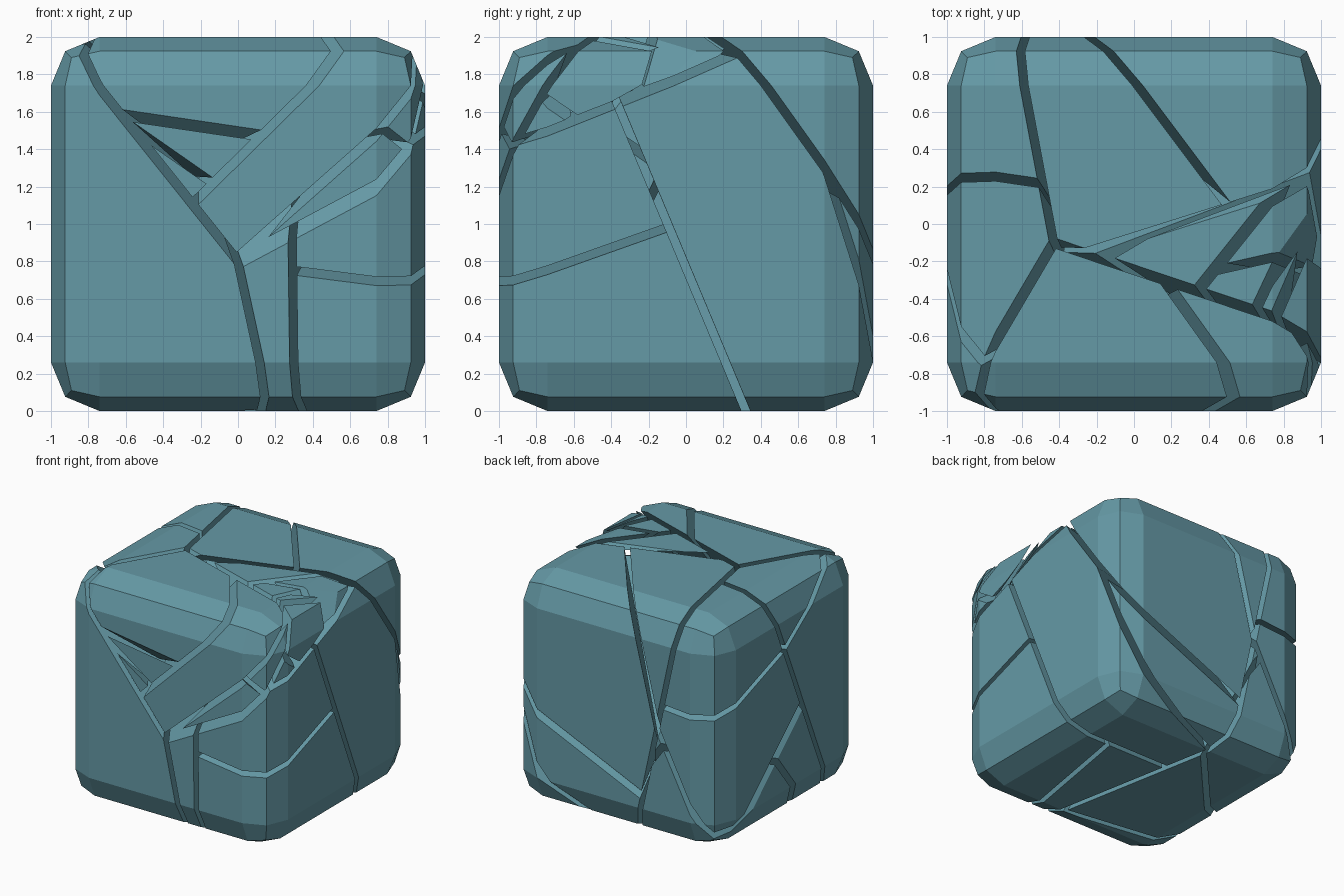
import bpy, bmesh
from mathutils import Vector as V

if "Cube" in bpy.data.objects:
    bpy.data.objects.remove(bpy.data.objects["Cube"])

GAP = 0.022            # half width of a crack
cells = [[]]           # every cell is a list of half spaces (normal, distance)


def half(p, q, r, inside):
    p, q, r = V(p), V(q), V(r)
    n = (q - p).cross(r - p).normalized()
    if n.dot(V(inside) - p) > 0:
        n = -n
    return n, n.dot(p)


def take(seed):
    # remove and return the cell around a surface point
    s = V(seed)
    best = min(cells, key=lambda c: max([n.dot(s) - d for n, d in c], default=0))
    cells.remove(best)
    return best


def cut(seed, p, q, r):
    c = take(seed)
    n, d = half(p, q, r, (9, 9, 9))
    cells.extend([c + [(n, d)], c + [(-n, -d)]])


def fork(seed, j, k, a, b, c):
    # three half planes sharing the line j-k
    base = take(seed)
    for u, v in ((a, b), (b, c), (c, a)):
        cells.append(base + [half(j, k, u, v), half(j, k, v, u)])


# main three-way break
fork((0, 0, 1), (0, -1, .8), (-.43, -.1, 2),
     (-.8, -.73, 2), (.75, -1, 1.2), (-.42, 1, 1))

# front top block
cut((.1, -1, 1.5), (.22, -.38, 2), (.5, -.8, 1.98), (-.2, -1, 1.15))
cut((-.3, -1, 1.53), (-.6, -1, 1.58), (.08, -1, 1.48), (-.2, -.8, 1.35))
cut((-.33, -1, 1.38), (-.58, -1, 1.53), (-.15, -1, 1.23), (-.3, -.8, 1.25))
cut((.6, -1, 1.36), (.27, -1, 1.06), (.8, -1, 1.53), (.97, -.8, 1.85))
cut((.84, -.97, 1.47), (.78, -1, 1.52), (.92, -.93, 1.4), (.7, -.8, 1.4))

# right and back
cut((.5, .12, 2), (-.18, -.13, 2), (1, .85, 1.15), (-.29, 1, .37))
cut((.2, .5, 2), (.5, .1, 2), (-.15, .95, 1.95), (-.42, 1, 1.01))
cut((1, -.4, 1.63), (.95, .3, 1.92), (1, -.6, 1.55), (-.1, -.12, 2))
cut((.73, .97, .36), (.98, .87, .95), (.73, .99, .35), (.36, .93, .1))
cut((1, -.03, .8), (1, -.37, 1.65), (1, .3, .05), (-.06, .32, 0))
cut((.3, -1, .4), (.29, -1, .9), (.3, -1, .1), (.53, .32, 0))
cut((.8, -1, .69), (.3, -1, .75), (.85, -1, .68), (1, -.1, .98))

# small shards at the right top corner
cut((.55, -.1, 2), (.36, -.33, 2), (.72, .12, 2), (.93, -.02, 1.75))
cut((.75, -.27, 2), (.63, -.5, 2), (.9, .02, 1.97), (.97, -.35, 1.68))
cut((.6, -.21, 2), (.47, -.24, 2), (.78, -.17, 2), (.8, -.3, 1.7))
cut((.85, -.3, 1.96), (.75, -.53, 1.98), (.93, -.08, 1.93), (.98, -.25, 1.72))
cut((.99, -.7, 1.66), (.97, -.8, 1.73), (1, -.63, 1.58), (.7, -.6, 1.9))

# left side
cut((-1, -.1, 1), (-.51, .22, 2), (-1, .07, 1.49), (-1, -.49, .2))
cut((-.98, -.3, 1.77), (-.8, -.75, 1.98), (-1, .07, 1.49), (-.55, -.1, 1.4))
cut((-1, .61, 1.3), (-1, .1, 1.48), (-1, .61, 1.3), (-.526, 1, 1.2))
cut((-1, .3, .45), (-1, -.15, .9), (-1, .5, .32), (-.565, 1, .72))
cut((-1, .05, .35), (-1, .17, .54), (-1, -.08, .22), (-.5, .3, 0))

mat = bpy.data.materials.new("teal_stone")
mat.diffuse_color = (0.13, 0.32, 0.38, 1)
mat.use_nodes = True
mat.node_tree.nodes["Principled BSDF"].inputs["Base Color"].default_value = mat.diffuse_color

# rounded cube
cube = bmesh.new()
bmesh.ops.create_cube(cube, size=2)
bmesh.ops.translate(cube, verts=cube.verts, vec=(0, 0, 1))
bmesh.ops.bevel(cube, geom=cube.edges[:], offset=0.26, offset_type='OFFSET',
                segments=2, profile=0.5, affect='EDGES')

# one solid chunk per cell
for i, cell in enumerate(cells):
    bm = cube.copy()
    for n, d in cell:
        if not bm.verts:
            break
        res = bmesh.ops.bisect_plane(
            bm, geom=bm.verts[:] + bm.edges[:] + bm.faces[:], dist=1e-5,
            plane_co=n * (d - GAP), plane_no=n, clear_outer=True)
        rim = [e for e in bm.edges if e.is_boundary]
        if rim:
            bmesh.ops.holes_fill(bm, edges=rim, sides=0)
    if len(bm.faces) > 3:
        bmesh.ops.recalc_face_normals(bm, faces=bm.faces[:])
        me = bpy.data.meshes.new("stone_chunk")
        bm.to_mesh(me)
        me.materials.append(mat)
        ob = bpy.data.objects.new("stone_chunk_%02d" % i, me)
        bpy.context.collection.objects.link(ob)
    bm.free()
cube.free()
